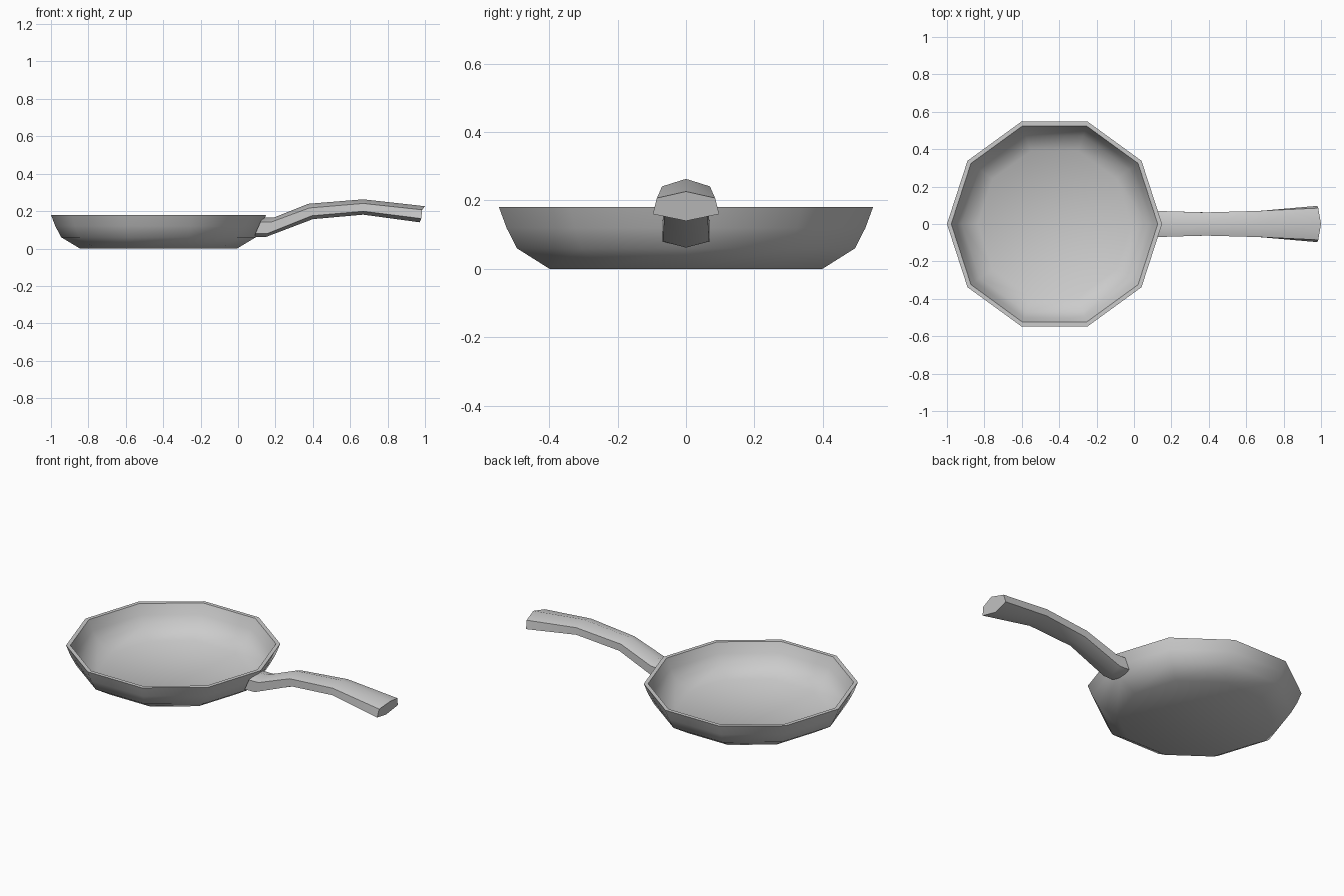
import bpy, bmesh, math

if "Cube" in bpy.data.objects:
    bpy.data.objects.remove(bpy.data.objects["Cube"])

CX, SIDES = -0.425, 10


def finish(bm, name, angle):
    bmesh.ops.recalc_face_normals(bm, faces=bm.faces)
    mesh = bpy.data.meshes.new(name)
    bm.to_mesh(mesh)
    bm.free()
    ob = bpy.data.objects.new(name, mesh)
    bpy.context.collection.objects.link(ob)
    bpy.ops.object.select_all(action='DESELECT')
    ob.select_set(True)
    bpy.context.view_layer.objects.active = ob
    bpy.ops.object.shade_smooth_by_angle(angle=math.radians(angle))
    return ob


def loft(name, rings, angle):
    """Skin a list of point rings and cap both ends."""
    bm = bmesh.new()
    loops = [[bm.verts.new(p) for p in ring] for ring in rings]
    n = len(loops[0])
    for a, b in zip(loops, loops[1:]):
        for i in range(n):
            j = (i + 1) % n
            bm.faces.new((a[i], a[j], b[j], b[i]))
    bm.faces.new(loops[0])
    bm.faces.new(loops[-1])
    return finish(bm, name, angle)


def decagon(r, z):
    return [(CX + r * math.cos(math.tau * i / SIDES),
             r * math.sin(math.tau * i / SIDES), z) for i in range(SIDES)]


# Pan bowl: (radius, height) from outer base, over the rim, to inner floor
bowl = [(0.42, 0), (0.52, 0.06), (0.552, 0.12), (0.575, 0.18),
        (0.552, 0.18), (0.528, 0.122), (0.495, 0.07), (0.41, 0.02)]
loft("pan_bowl", [decagon(r, z) for r, z in bowl], 45)


# Handle: six-sided section with a ridge on top and underneath
def section(xt, zt, xb, zb, w):
    def at(y, z):
        return (xb + (xt - xb) * (z - zb) / (zt - zb), y, z)
    up, low = zt - 0.022, zb + 0.018
    return [at(0, zt), at(w, up), at(w, low), at(0, zb), at(-w, low), at(-w, up)]


# Top ridge x, z; bottom ridge x, z; half width
stations = [(0.13, 0.165, 0.085, 0.062, 0.07),
            (0.19, 0.165, 0.15, 0.062, 0.068),
            (0.375, 0.239, 0.40, 0.157, 0.062),
            (0.67, 0.263, 0.67, 0.181, 0.07)]
rings = [section(*s) for s in stations]
# Flared end, slightly pointed in plan
rings.append([(1.0, 0, 0.226), (0.985, 0.085, 0.207), (0.98, 0.097, 0.16),
              (0.972, 0, 0.14), (0.98, -0.097, 0.16), (0.985, -0.085, 0.207)])
loft("handle", rings, 40)
